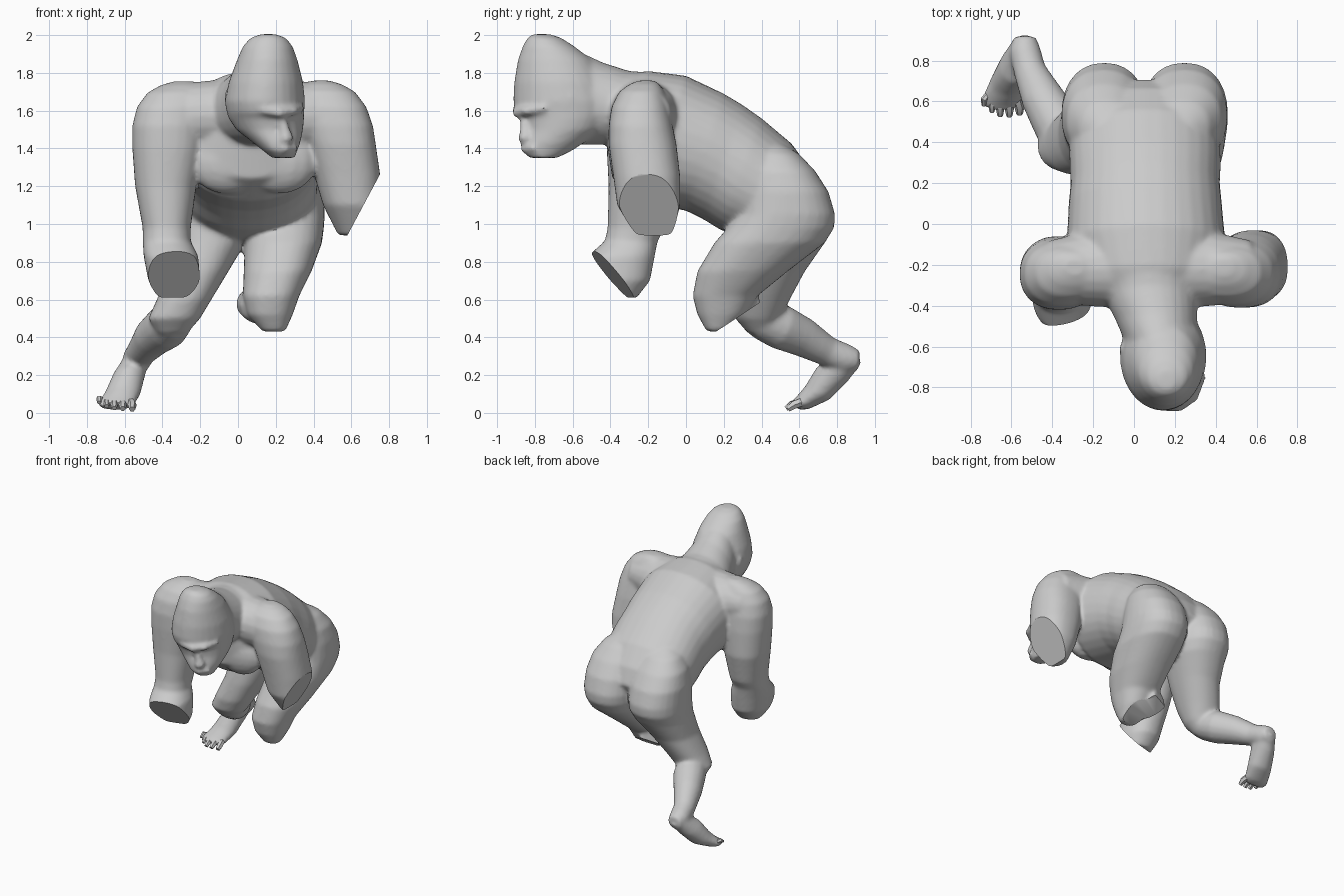
import bpy, bmesh, math
from mathutils import Vector, Matrix

mat = bpy.data.materials.new("grey_hide")
mat.diffuse_color = (0.6, 0.6, 0.6, 1)
V = Vector


def finish(name, bm):
    bmesh.ops.recalc_face_normals(bm, faces=bm.faces)
    me = bpy.data.meshes.new(name)
    bm.to_mesh(me)
    bm.free()
    me.materials.append(mat)
    ob = bpy.data.objects.new(name, me)
    bpy.context.collection.objects.link(ob)
    return ob


def bridge(bm, rings):
    n = len(rings[0])
    for r, q in zip(rings, rings[1:]):
        for i in range(n):
            bm.faces.new((r[i], r[(i + 1) % n], q[(i + 1) % n], q[i]))
    bm.faces.new(rings[0][::-1])
    bm.faces.new(rings[-1])


def loft(bm, sections, n=28, p=1.0):
    """Section: centre x, half width, then the two (y, z) ends of the ring."""
    rings = []
    for cx, hw, y0, z0, y1, z1 in sections:
        c = V((cx, (y0 + y1) / 2, (z0 + z1) / 2))
        u = V((0, (y1 - y0) / 2, (z1 - z0) / 2))
        ring = []
        for i in range(n):
            s, t = math.cos(math.tau * i / n), math.sin(math.tau * i / n)
            s = math.copysign(abs(s) ** p, s)
            t = math.copysign(abs(t) ** p, t)
            ring.append(bm.verts.new(c + V((hw * s, 0, 0)) + u * t))
        rings.append(ring)
    bridge(bm, rings)


def level(rows):
    """Rows z, x0, x1, y0, y1 become horizontal sections."""
    return [((x0 + x1) / 2, (x1 - x0) / 2, y0, z, y1, z) for z, x0, x1, y0, y1 in rows]


def ball(bm, c, r, turn=0):
    m = Matrix.Translation(c) @ Matrix.Rotation(turn, 4, 'Z') @ Matrix.Diagonal((*r, 1))
    bmesh.ops.create_uvsphere(bm, u_segments=16, v_segments=10, radius=1, matrix=m)


def tube(bm, pts, n=10):
    """Round tube through points (x, y, z, radius)."""
    rings = []
    for i, q in enumerate(pts):
        a, b = V(pts[max(i - 1, 0)][:3]), V(pts[min(i + 1, len(pts) - 1)][:3])
        rot = (b - a).to_track_quat('Z', 'Y')
        rings.append([bm.verts.new(V(q[:3]) + rot @ V((q[3] * math.cos(k * math.tau / n),
                      q[3] * math.sin(k * math.tau / n), 0))) for k in range(n)])
    bridge(bm, rings)


body = bmesh.new()
# torso, from neck base to rump
loft(body, [(.07, .18, -.42, 1.44, -.34, 1.79), (.07, .33, -.39, 1.24, -.2, 1.81),
            (.06, .39, -.24, 1.12, 0, 1.785), (.055, .375, 0, 1.07, .2, 1.69),
            (.055, .365, .1, 1.02, .3, 1.63), (.055, .37, .18, .97, .4, 1.56),
            (.05, .37, .31, .92, .56, 1.425), (.05, .31, .45, .88, .665, 1.28),
            (.05, .15, .55, .88, .71, 1.15)], 32, .93)
# shoulder girdle and chest muscles
tube(body, [(-.42, -.21, 1.58, .13), (-.25, -.22, 1.57, .18), (.07, -.22, 1.58, .2),
            (.4, -.22, 1.57, .18), (.58, -.21, 1.58, .13)], 20)
for x in (-.06, .22):
    ball(body, (x, -.29, 1.33), (.2, .1, .17))
# neck
loft(body, [(.14, .17, -.64, 1.42, -.58, 1.92), (.11, .2, -.5, 1.42, -.44, 1.855),
            (.08, .23, -.4, 1.42, -.3, 1.81), (.06, .28, -.3, 1.4, -.15, 1.80)])
# skull and muzzle
loft(body, level([(2.005, .12, .2, -.81, -.72), (1.985, .065, .255, -.84, -.66),
                  (1.94, .025, .29, -.865, -.59), (1.87, -.005, .315, -.89, -.5),
                  (1.75, -.05, .345, -.91, -.42), (1.65, -.07, .355, -.915, -.38),
                  (1.59, -.06, .35, -.90, -.38), (1.56, -.05, .35, -.875, -.4),
                  (1.5, -.01, .345, -.86, -.44), (1.43, .08, .33, -.87, -.54),
                  (1.39, .13, .315, -.87, -.6), (1.35, .18, .3, -.83, -.68)]))
# brow ridge, nose, lips and ears
tube(body, [(.06, -.85, 1.605, .02), (.14, -.89, 1.605, .028), (.22, -.895, 1.59, .028),
            (.29, -.845, 1.6, .028), (.34, -.74, 1.615, .018)])
tube(body, [(.225, -.86, 1.585, .022), (.245, -.855, 1.51, .026), (.255, -.85, 1.455, .042),
            (.255, -.83, 1.43, .025)])
tube(body, [(.17, -.84, 1.4, .016), (.25, -.855, 1.4, .026), (.31, -.8, 1.4, .016)])
for x, t in ((.325, .35), (-.045, -.35)):
    ball(body, (x, -.61, 1.67), (.028, .03, .05), t)
# left upper arm
loft(body, level([(1.76, .4, .48, -.25, -.17), (1.74, .33, .55, -.3, -.14),
                  (1.7, .28, .62, -.355, -.115), (1.62, .28, .68, -.395, -.09),
                  (1.52, .32, .715, -.41, -.07), (1.42, .36, .73, -.41, -.05),
                  (1.25, .405, .755, -.385, -.03), (1.1, .45, .76, -.365, -.03),
                  (.94, .53, .76, -.27, -.07)]), p=.87)
# right arm down to the forearm
loft(body, level([(1.755, -.34, -.24, -.25, -.17), (1.735, -.41, -.18, -.3, -.14),
                  (1.695, -.48, -.16, -.355, -.115), (1.62, -.535, -.16, -.4, -.09),
                  (1.52, -.56, -.17, -.42, -.07), (1.4, -.56, -.18, -.42, -.06),
                  (1.2, -.545, -.22, -.41, -.06), (.98, -.505, -.25, -.415, -.11),
                  (.91, -.505, -.25, -.43, -.15), (.83, -.5, -.21, -.52, -.165),
                  (.7, -.475, -.2, -.55, -.19), (.61, -.43, -.23, -.5, -.26)]), p=.9)
# left buttock, thigh and knee
loft(body, level([(1.42, .12, .3, .36, .52), (1.37, .09, .37, .34, .6),
                  (1.28, .06, .43, .32, .685), (1.17, .04, .455, .3, .755),
                  (1.05, .035, .46, .27, .79), (.98, .035, .455, .22, .785),
                  (.9, .035, .445, .15, .735), (.75, .03, .39, .06, .54),
                  (.62, .025, .325, .035, .38), (.52, .05, .29, .06, .32),
                  (.43, .13, .25, .11, .22)]), p=.88)
tube(body, [(.18, .15, .56, .1), (.1, .26, .57, .1), (.06, .37, .58, .08)])
# right buttock, thigh and knee
loft(body, level([(1.42, -.2, -.02, .36, .52), (1.37, -.27, .01, .34, .6),
                  (1.28, -.33, .04, .32, .685), (1.17, -.355, .06, .3, .755),
                  (1.05, -.355, .065, .28, .79), (.98, -.355, .06, .28, .785),
                  (.9, -.35, .04, .27, .735), (.75, -.37, -.05, .25, .63),
                  (.6, -.43, -.14, .24, .55), (.5, -.475, -.2, .26, .5),
                  (.42, -.43, -.27, .33, .46)]), p=.9)
# right shin and heel
tube(body, [(-.34, .4, .5, .11), (-.38, .5, .455, .12), (-.45, .62, .40, .105),
            (-.51, .75, .325, .08), (-.535, .85, .285, .078), (-.535, .915, .275, .055)], 16)
# right foot
loft(body, [(-.535, .068, .80, .32, .93, .265), (-.575, .085, .69, .24, .86, .17),
            (-.61, .095, .63, .14, .76, .07), (-.645, .1, .575, .075, .65, .02),
            (-.65, .08, .55, .055, .6, .015)])
fused = finish("body_lofts", body)

# flat faces where the limbs end: point, direction, cutter size
CUTS = [((.67, -.2, 1.11), (.88, 0, -.47), .4), ((-.33, -.39, .735), (.2, -.76, -.62), .4),
        ((.1, .28, .51), (0, .55, -.83), .4)]
rm = fused.modifiers.new("fuse", 'REMESH')
rm.mode, rm.voxel_size = 'VOXEL', .013
sm = fused.modifiers.new("relax", 'SMOOTH')
sm.factor, sm.iterations = .5, 9
cutters = []
for c, nrm, size in CUTS:
    bm = bmesh.new()
    nrm = V(nrm).normalized()
    m = Matrix.Translation(V(c) + nrm * size / 2) @ nrm.to_track_quat('Z', 'Y').to_matrix().to_4x4()
    bmesh.ops.create_cube(bm, size=size, matrix=m)
    cut = finish("limb_cutter", bm)
    cut.hide_render = True
    cutters.append(cut)
    b = fused.modifiers.new("cut", 'BOOLEAN')
    b.operation, b.object = 'DIFFERENCE', cut
me = bpy.data.meshes.new_from_object(fused.evaluated_get(bpy.context.evaluated_depsgraph_get()))
me.materials.clear()
me.materials.append(mat)
me.polygons.foreach_set("material_index", [0] * len(me.polygons))
ob = bpy.data.objects.new("body", me)
bpy.context.collection.objects.link(ob)
for o in cutters + [fused]:
    bpy.data.objects.remove(o)

# toes
bm = bmesh.new()
for i, (x, y, z) in enumerate([(-.56, .54, .02), (-.61, .53, .022), (-.655, .53, .025),
                               (-.695, .55, .035), (-.735, .58, .055)]):
    r = .024 - .002 * i
    tube(bm, [(-.645 + (x + .645) * .8, .63, .065, r), (x, y + .03, z + .022, r), (x, y, z, r * .7)], 6)
finish("toes", bm)

for o in bpy.context.collection.objects:
    o.select_set(True)
    bpy.context.view_layer.objects.active = o
bpy.ops.object.shade_smooth_by_angle(angle=math.radians(35))
